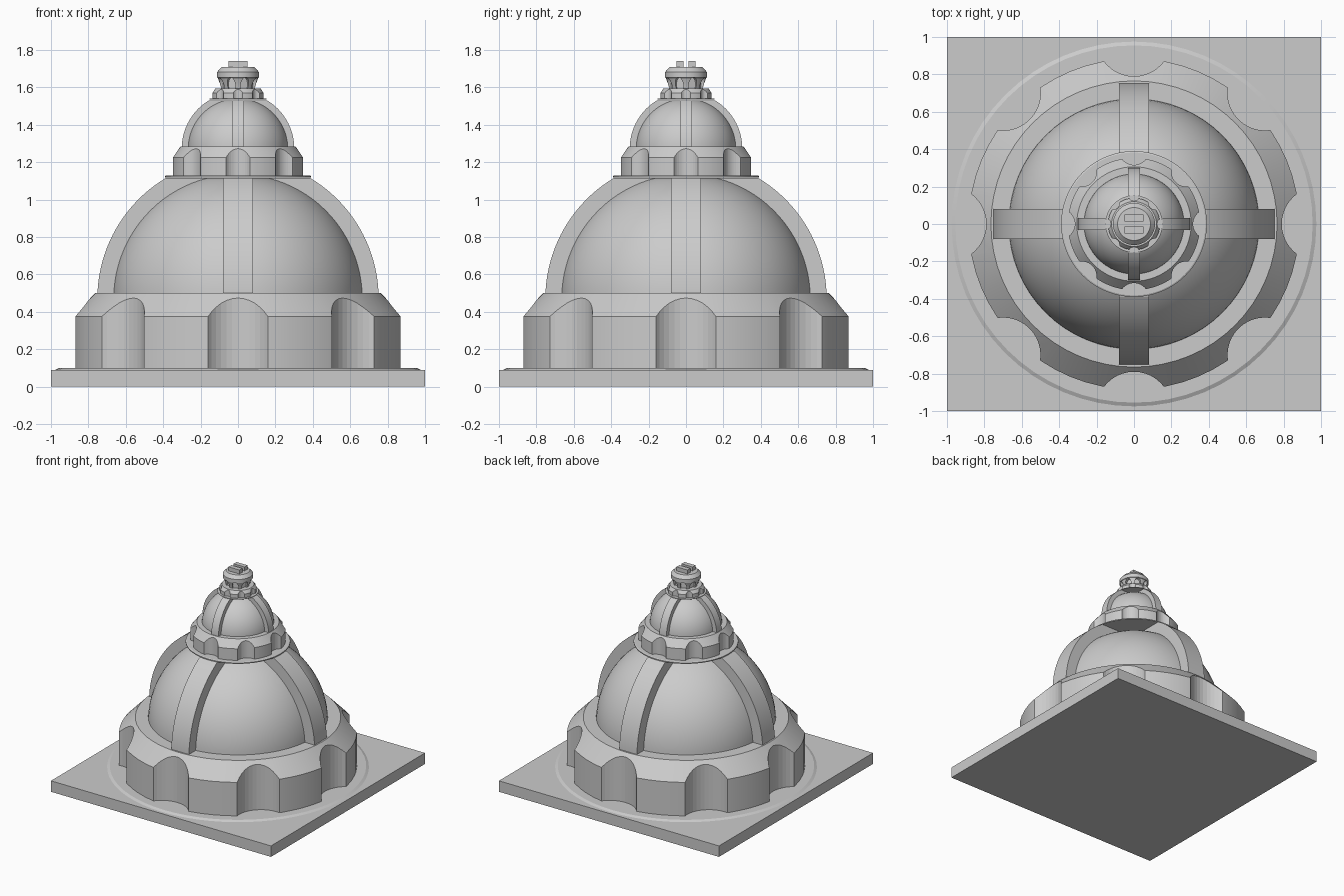
import bpy, bmesh, math
from mathutils import Matrix

if "Cube" in bpy.data.objects:
    bpy.data.objects.remove(bpy.data.objects["Cube"])

stone = bpy.data.materials.new("grey stone")
stone.use_nodes = True
GREY = (0.6, 0.6, 0.6, 1)
stone.diffuse_color = GREY
stone.node_tree.nodes["Principled BSDF"].inputs["Base Color"].default_value = GREY


def finish(name, bm):
    bmesh.ops.recalc_face_normals(bm, faces=bm.faces[:])
    mesh = bpy.data.meshes.new(name)
    bm.to_mesh(mesh)
    bm.free()
    mesh.materials.append(stone)
    obj = bpy.data.objects.new(name, mesh)
    bpy.context.collection.objects.link(obj)
    return obj


def smooth(obj):
    bpy.ops.object.select_all(action="DESELECT")
    obj.select_set(True)
    bpy.context.view_layer.objects.active = obj
    bpy.ops.object.shade_smooth_by_angle(angle=math.radians(25))


def lathe(name, profile, sides=64):
    """Closed solid of revolution from (radius, height) points."""
    bm = bmesh.new()
    rings = []
    for r, z in profile:
        rings.append([bm.verts.new((r * math.cos(a), r * math.sin(a), z))
                      for a in (math.tau * i / sides for i in range(sides))])
    for low, high in zip(rings, rings[1:]):
        for i in range(sides):
            j = (i + 1) % sides
            bm.faces.new((low[i], low[j], high[j], high[i]))
    bm.faces.new(rings[0])
    bm.faces.new(rings[-1])
    obj = finish(name, bm)
    smooth(obj)
    return obj


def box(name, size, center):
    bm = bmesh.new()
    bmesh.ops.create_cube(bm, size=1, matrix=Matrix.Translation(center) @ Matrix.Diagonal((*size, 1)))
    return finish(name, bm)


def carve(obj, cutter):
    mod = obj.modifiers.new("carve", "BOOLEAN")
    mod.object = cutter
    mod.solver = "EXACT"
    bpy.context.view_layer.objects.active = obj
    bpy.ops.object.modifier_apply(modifier=mod.name)
    bpy.data.objects.remove(cutter)
    smooth(obj)


def around(name, count, radius, tool_radius, depth, tilt, z, offset=0, stretch=1):
    """Cutter made of cylinders spaced around the vertical axis."""
    bm = bmesh.new()
    for i in range(count):
        place = (Matrix.Rotation(math.tau * (i + offset) / count, 4, "Z")
                 @ Matrix.Translation((radius, 0, z)) @ Matrix.Diagonal((1, 1, stretch, 1))
                 @ Matrix.Rotation(tilt, 4, "Y"))
        bmesh.ops.create_cone(bm, cap_ends=True, segments=40, radius1=tool_radius,
                              radius2=tool_radius, depth=depth, matrix=place)
    return finish(name, bm)


def arc(radius, zc, z0, z1, steps=20):
    a0, a1 = math.asin((z0 - zc) / radius), math.asin((z1 - zc) / radius)
    angles = [a0 + (a1 - a0) * i / steps for i in range(steps + 1)]
    return [(radius * math.cos(a), zc + radius * math.sin(a)) for a in angles]


def drum(prefix, s, z0, edge, top):
    """Low step and scalloped drum with a sloping shoulder."""
    lathe(prefix + "_step", [(0.975 * s, z0 - 0.03 * s), (0.975 * s, z0 - 0.01 * s), (0.955 * s, z0)])
    body = lathe(prefix + "_drum", [(0.885 * s, z0 - 0.01 * s), (0.885 * s, edge), (0.765 * s, top)])
    carve(body, around("scallops", 8, 0.99 * s, 0.2 * s, 2 * s, 0, z0))


def dome(prefix, s, bottom, top):
    """Dome with four broad ribs."""
    zc = bottom - 0.03 * s
    z0 = bottom - 0.02 * s
    lathe(prefix + "_dome", arc(0.67 * s, zc, z0, top))
    outline = arc(0.752 * s, zc, z0, top) + arc(0.645 * s, zc, z0, top)[::-1]
    for i, side in enumerate(("left", "back", "right", "front")):
        bm = bmesh.new()
        turn = Matrix.Rotation(i * math.pi / 2, 4, "Z")
        faces = [[bm.verts.new(turn @ Matrix.Translation((x, y, z)).translation) for x, z in outline]
                 for y in (-0.08 * s, 0.08 * s)]
        n = len(outline)
        for k in range(n):
            m = (k + 1) % n
            bm.faces.new((faces[0][k], faces[0][m], faces[1][m], faces[1][k]))
        bm.faces.new(faces[0])
        bm.faces.new(faces[1])
        smooth(finish(f"{prefix}_rib_{side}", bm))


# Square base and the two domed tiers
box("base_slab", (2, 2, 0.09), (0, 0, 0.045))
drum("lower", 1, 0.1, 0.375, 0.5)
dome("lower", 1, 0.5, 1.115)
drum("middle", 0.4, 1.13, 1.225, 1.285)
dome("middle", 0.4, 1.285, 1.53)

# Small collar on top
drum("collar", 0.157, 1.54, 1.57, 1.595)

# Flared lantern with arched openings
lantern = lathe("lantern", [(0.09, 1.59), (0.093, 1.61), (0.108, 1.65), (0.112, 1.652),
                            (0.112, 1.682), (0.088, 1.708)], 48)
carve(lantern, around("arches", 8, 0.11, 0.023, 0.065, math.pi / 2, 1.615, 0.5, 1.7))

# Twin bars on the cap
for side, y in (("front", -0.033), ("back", 0.033)):
    box("cap_bar_" + side, (0.1, 0.038, 0.04), (0, y, 1.72))
